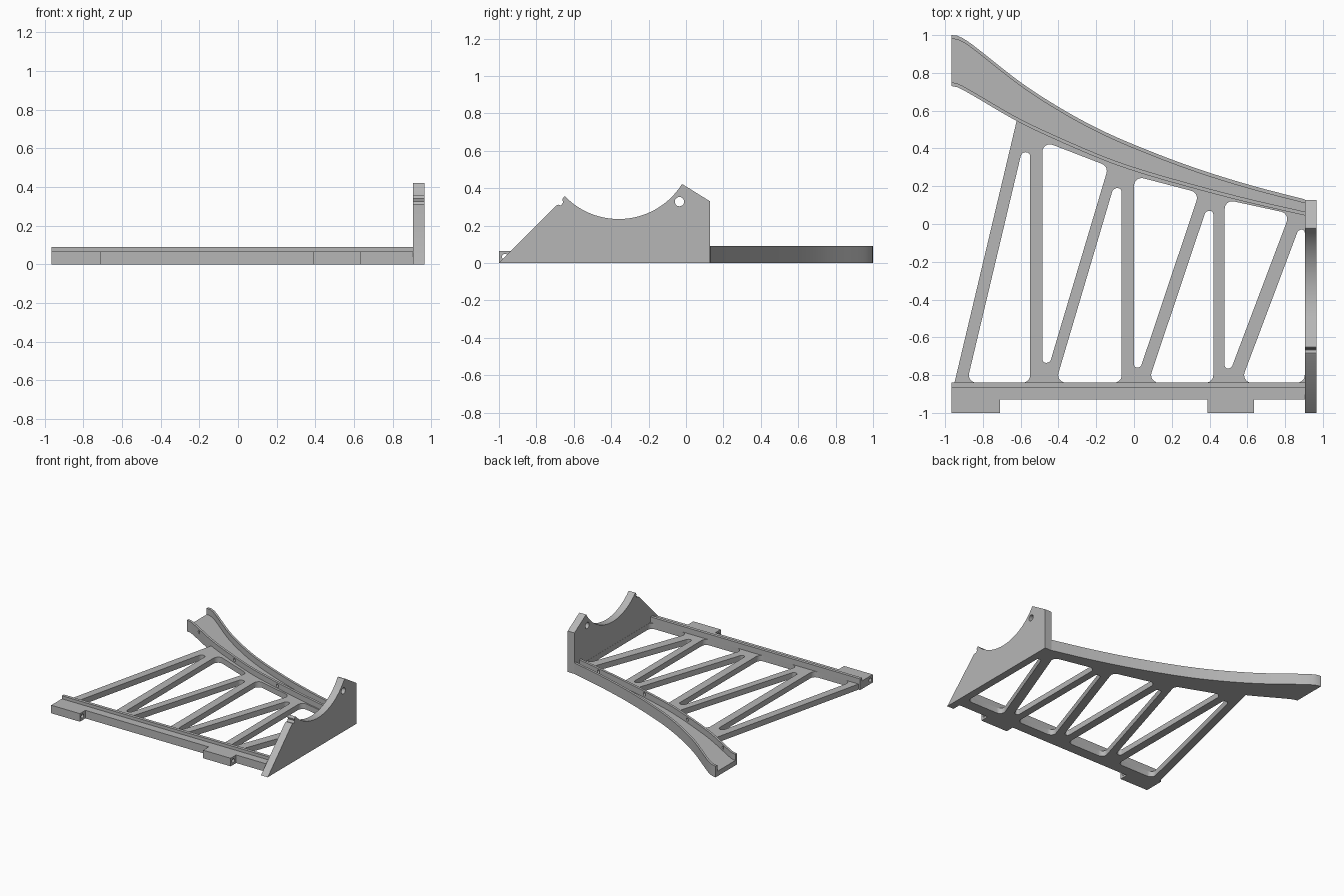
import bpy
import bmesh
import math
from mathutils import Vector

cube = bpy.data.objects.get("Cube")
if cube:
    bpy.data.objects.remove(cube, do_unlink=True)

grey = bpy.data.materials.new("plain grey")
grey.use_nodes = True
GREY = (0.47, 0.47, 0.47, 1)
grey.diffuse_color = GREY
grey.node_tree.nodes["Principled BSDF"].inputs["Base Color"].default_value = GREY


def finish(obj):
    """Weld, fix normals, colour and shade a mesh object."""
    bm = bmesh.new()
    bm.from_mesh(obj.data)
    bmesh.ops.remove_doubles(bm, verts=bm.verts, dist=0.0002)
    bmesh.ops.recalc_face_normals(bm, faces=bm.faces)
    bm.to_mesh(obj.data)
    bm.free()
    obj.data.materials.clear()
    obj.data.materials.append(grey)
    select(obj)
    bpy.ops.object.shade_smooth_by_angle(angle=math.radians(30))


def select(obj):
    bpy.ops.object.select_all(action='DESELECT')
    obj.select_set(True)
    bpy.context.view_layer.objects.active = obj


def slab(name, loops, low, high, along_x=False):
    """Extrude a flat outline with holes, along z or along x."""
    curve = bpy.data.curves.new(name, 'CURVE')
    curve.dimensions = '2D'
    curve.fill_mode = 'BOTH'
    curve.extrude = (high - low) / 2
    for loop in loops:
        spline = curve.splines.new('POLY')
        spline.points.add(len(loop) - 1)
        for point, (u, v) in zip(spline.points, loop):
            point.co = (u, v, 0, 1)
        spline.use_cyclic_u = True
    obj = bpy.data.objects.new(name, curve)
    bpy.context.collection.objects.link(obj)
    select(obj)
    bpy.ops.object.convert(target='MESH')
    obj = bpy.context.object
    mid = (low + high) / 2
    for vert in obj.data.vertices:
        u, v, w = vert.co
        vert.co = (w + mid, u, v) if along_x else (u, v, w + mid)
    finish(obj)
    return obj


def circle(u, v, r, n=24):
    return [(u + r * math.cos(math.tau * k / n), v + r * math.sin(math.tau * k / n))
            for k in range(n)]


def rounded(corners, radius, steps=6):
    """Polygon with filleted corners."""
    out = []
    for k, corner in enumerate(corners):
        p = Vector(corner)
        a, b = Vector(corners[k - 1]) - p, Vector(corners[(k + 1) % len(corners)]) - p
        half = a.angle(b) / 2
        trim = min(radius / math.tan(half), 0.48 * a.length, 0.48 * b.length)
        r = trim * math.tan(half)
        a.normalize()
        b.normalize()
        centre = p + (a + b).normalized() * r / math.sin(half)
        start, end = p + a * trim - centre, p + b * trim - centre
        sweep = start.angle_signed(end)
        for s in range(steps + 1):
            t = -sweep * s / steps
            c, d = math.cos(t), math.sin(t)
            out.append((centre.x + start.x * c - start.y * d,
                        centre.y + start.x * d + start.y * c))
    return out


def smooth_curve(points):
    """Cubic function of x through the points."""
    n = len(points)

    def slope(k):
        a, b = points[max(k - 1, 0)], points[min(k + 1, n - 1)]
        return (b[1] - a[1]) / (b[0] - a[0])

    def value(x):
        k = max(i for i in range(n - 1) if i == 0 or points[i][0] <= x)
        (x0, y0), (x1, y1) = points[k], points[k + 1]
        h = x1 - x0
        t = (x - x0) / h
        return ((2*t**3 - 3*t**2 + 1) * y0 + (t**3 - 2*t**2 + t) * h * slope(k)
                + (3*t**2 - 2*t**3) * y1 + (t**3 - t**2) * h * slope(k + 1))
    return value


LEFT, PLATE, EDGE = -0.965, 0.905, 0.965
outer = smooth_curve([(LEFT, 1), (-0.93, 0.995), (-0.87, 0.96), (-0.6, 0.75), (-0.4, 0.62),
                      (-0.2, 0.51), (0, 0.42), (0.3, 0.305), (0.6, 0.21), (PLATE, 0.13)])
inner = smooth_curve([(LEFT, 0.73), (-0.93, 0.722), (-0.87, 0.69), (-0.62, 0.545), (-0.4, 0.44),
                      (-0.14, 0.33), (0.05, 0.265), (0.33, 0.185), (0.6, 0.115), (PLATE, 0.045)])

# Curved channel, lofted from a U section
TOP, FLOOR, WALL = 0.09, 0.04, 0.02
bm = bmesh.new()
rings = []
COUNT = 64
for k in range(COUNT + 1):
    x = LEFT + (PLATE - LEFT) * k / COUNT
    o, i = outer(x), inner(x)
    section = [(o, 0), (o, TOP), (o - WALL, TOP), (o - WALL, FLOOR),
               (i + WALL, FLOOR), (i + WALL, TOP), (i, TOP), (i, 0)]
    rings.append([bm.verts.new((x, y, z)) for y, z in section])
for a, b in zip(rings, rings[1:]):
    for k in range(8):
        n = (k + 1) % 8
        bm.faces.new((a[k], a[n], b[n], b[k]))
for ring in (rings[0], rings[-1]):
    bm.faces.new(ring)
mesh = bpy.data.meshes.new("curved_channel")
bm.to_mesh(mesh)
bm.free()
channel = bpy.data.objects.new("curved_channel", mesh)
bpy.context.collection.objects.link(channel)
finish(channel)

# Screw holes through the inner wall of the channel
for k, x in enumerate((-0.8, -0.31, 0.2, 0.7)):
    tilt = math.atan((inner(x + 0.01) - inner(x - 0.01)) / 0.02)
    bpy.ops.mesh.primitive_cylinder_add(vertices=20, radius=0.013, depth=0.07,
                                        location=(x, inner(x) + WALL / 2, 0.066),
                                        rotation=(math.pi / 2, 0, tilt))
    cutter = bpy.context.object
    cutter.name = "hole_cutter_%d" % k
    cutter.hide_render = True
    cutter.hide_viewport = True
    mod = channel.modifiers.new("screw_hole", 'BOOLEAN')
    mod.operation = 'DIFFERENCE'
    mod.solver = 'EXACT'
    mod.object = cutter

# Truss web with rounded pockets
outline = [(-0.955, -0.86), (-0.625, 0.53)]
outline += [(x, inner(x) + 0.008) for x in (-0.62 + 1.52 * k / 30 for k in range(31))]
outline += [(0.92, 0.05), (0.92, -0.86)]
pockets = [
    [(-0.885, -0.84), (-0.55, -0.84), (-0.55, 0.38), (-0.595, 0.38)],
    [(-0.485, 0.44), (-0.485, -0.735), (-0.445, -0.735), (-0.135, 0.305)],
    [(-0.415, -0.84), (-0.065, -0.84), (-0.065, 0.19), (-0.11, 0.19)],
    [(0, 0.255), (0, -0.76), (0.035, -0.76), (0.345, 0.165)],
    [(0.075, -0.84), (0.42, -0.84), (0.42, 0.07), (0.38, 0.07)],
    [(0.48, 0.13), (0.48, -0.765), (0.515, -0.765), (0.825, 0.055)],
    [(0.565, -0.84), (0.904, -0.84), (0.904, -0.03), (0.87, -0.03)],
]
slab("truss_web", [outline] + [rounded(p, 0.04) for p in pockets], 0, 0.045)

# Stepped front rail
slab("front_rail", [[(-0.93, 0), (-0.93, 0.065), (-0.865, 0.065), (-0.865, TOP),
                     (-0.84, TOP), (-0.84, 0)]], LEFT, PLATE, True)

# Front tabs with a pin hole
for name, x0, x1 in (("right_tab", LEFT, -0.71), ("left_tab", 0.39, 0.635)):
    slab(name, [[(-1, 0), (-0.93, 0), (-0.93, 0.065), (-1, 0.065)],
                circle(-0.968, 0.033, 0.016)], x0, x1, True)

# Upright end plate with a cradle arc and a hole
profile = [(0.128, 0), (0.128, 0.33), (-0.017, 0.42)]
for k in range(33):
    angle = math.radians(-32.5 - (135.2 - 32.5) * k / 32)
    profile.append((-0.36 + 0.4 * math.cos(angle), 0.635 + 0.4 * math.sin(angle)))
profile += [(-0.65, 0.357), (-0.662, 0.34), (-0.657, 0.325), (-0.668, 0.307),
            (-0.682, 0.312), (-0.692, 0.308), (-1, 0)]
slab("end_plate", [profile, circle(-0.035, 0.328, 0.025)], PLATE, EDGE, True)
